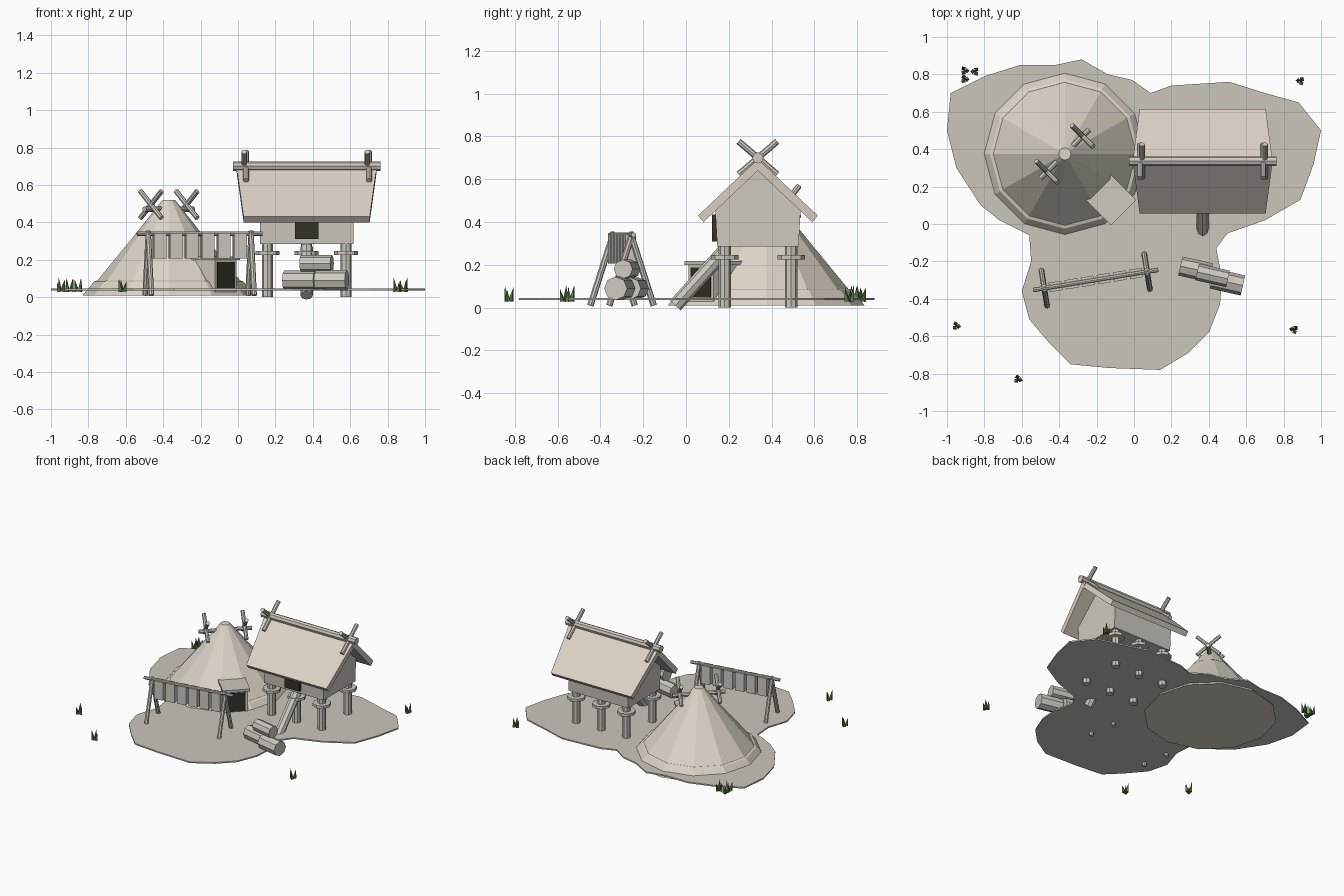
import bpy, bmesh, math
from mathutils import Vector, Matrix

if "Cube" in bpy.data.objects:
    bpy.data.objects.remove(bpy.data.objects["Cube"])


def material(name, r, g, b):
    mat = bpy.data.materials.new(name)
    mat.use_nodes = True
    mat.diffuse_color = (r, g, b, 1)
    mat.node_tree.nodes["Principled BSDF"].inputs["Base Color"].default_value = (r, g, b, 1)
    return mat


EARTH = material("pale earth", .60, .56, .50)
THATCH = material("thatch", .72, .66, .58)
ROOF = material("roof thatch", .72, .64, .57)
WOOD = material("weathered wood", .62, .58, .53)
DARK = material("dark opening", .035, .03, .022)
GRASS = material("grass green", .10, .19, .055)


def finish(name, bm, mat):
    bmesh.ops.recalc_face_normals(bm, faces=bm.faces)
    mesh = bpy.data.meshes.new(name)
    bm.to_mesh(mesh)
    bm.free()
    mesh.materials.append(mat)
    obj = bpy.data.objects.new(name, mesh)
    bpy.context.collection.objects.link(obj)
    return obj


def pole(name, start, end, r1, mat=WOOD, r2=None, sides=8):
    """Round bar or cone between two points."""
    start, end = Vector(start), Vector(end)
    axis = end - start
    turn = axis.to_track_quat('Z', 'Y').to_matrix().to_4x4()
    place = Matrix.Translation((start + end) / 2) @ turn
    bm = bmesh.new()
    bmesh.ops.create_cone(bm, cap_ends=True, segments=sides, radius1=r1,
                          radius2=r1 if r2 is None else r2, depth=axis.length, matrix=place)
    return finish(name, bm, mat)


def box(name, centre, size, mat=WOOD, turn=None):
    bm = bmesh.new()
    place = Matrix.Translation(centre) @ (turn or Matrix()) @ Matrix.Diagonal((*size, 1))
    bmesh.ops.create_cube(bm, size=1, matrix=place)
    return finish(name, bm, mat)


def prism(name, points, offset, mat):
    """Flat outline pushed along an offset."""
    bm = bmesh.new()
    face = bm.faces.new([bm.verts.new(p) for p in points])
    moved = bmesh.ops.extrude_face_region(bm, geom=[face], use_keep_orig=True)["geom"]
    verts = [v for v in moved if isinstance(v, bmesh.types.BMVert)]
    bmesh.ops.translate(bm, verts=verts, vec=offset)
    return finish(name, bm, mat)


def lathe(name, centre, profile, mat, sides=12):
    """Faceted round form from radius and height pairs."""
    bm = bmesh.new()
    rings = []
    for r, z in profile:
        rings.append([bm.verts.new((centre[0] + r * math.cos(i * math.tau / sides),
                                    centre[1] + r * math.sin(i * math.tau / sides), z))
                      for i in range(sides)])
    for low, high in zip(rings, rings[1:]):
        for i in range(sides):
            j = (i + 1) % sides
            bm.faces.new((low[i], low[j], high[j], high[i]))
    bm.faces.new(rings[0])
    bm.faces.new(rings[-1])
    return finish(name, bm, mat)


# Ground plate
outline = [(-.98, .7), (-.8, .79), (-.61, .85), (-.42, .85), (-.28, .88), (-.14, .8), (-.01, .77),
           (.09, .7), (.2, .74), (.51, .76), (.7, .7), (.88, .65), (1, .5), (.96, .32), (.89, .13),
           (.7, .02), (.5, -.05), (.44, -.13), (.47, -.29), (.46, -.43), (.4, -.58), (.29, -.69),
           (.14, -.78), (-.13, -.77), (-.34, -.75), (-.45, -.64), (-.56, -.51), (-.6, -.36),
           (-.55, -.2), (-.56, -.06), (-.72, .02), (-.82, .1), (-.95, .3), (-1, .5)]
prism("ground", [(x, y, .035) for x, y in outline], (0, 0, .01), EARTH)

# Round hut: earth bank, thatch cone, smoke cap
HUT = Vector((-.37, .375, 0))
lathe("hut_bank", HUT, [(.46, .01), (.4, .083), (.385, .088)], THATCH)
lathe("hut_roof", HUT, [(.385, .085), (.03, .518)], THATCH)
lathe("hut_cap", HUT, [(.147, .377), (.033, .52)], THATCH)

# Crossed poles on a bar through the hut top
along = Vector((1, 1, 0)).normalized()
out = Vector((1, -1, 0)).normalized()
up = Vector((0, 0, 1))
top = HUT + up * .47
pole("hut_ridge_pole", top - along * .185, top + along * .185, .015)
for side in (-1, 1):
    mid = HUT + along * side * .135 + up * .495
    for lean in (-1, 1):
        arm = out * lean * .08 + up * .072
        pole("hut_cross_pole", mid - arm, mid + arm, .014)

# Hut porch facing the yard
diagonal = Matrix.Rotation(-math.pi / 4, 4, 'Z')
box("porch_walls", HUT + out * .33 + up * .11, (.2, .165, .18), THATCH, diagonal)
box("porch_roof", HUT + out * .345 + up * .208, (.2, .19, .018), WOOD, diagonal)
box("porch_door", HUT + out * .43 + up * .118, (.008, .13, .14), DARK, diagonal)

# Raised store house: posts with guard discs
MID_X, MID_Y = .367, .336
for x in (-.21, 0, .21):
    for y in (-.155, .155):
        px, py = MID_X + x, MID_Y + y
        pole("house_post", (px, py, 0), (px, py, .29), .029)
        pole("post_guard", (px, py, .225), (px, py, .246), .064)

# House walls with gables, and door
walls = [(-.19, .285), (.19, .285), (.2, .47), (0, .66), (-.2, .47)]
prism("house_walls", [(MID_X - .25, MID_Y + y, z) for y, z in walls], (.5, 0, 0), WOOD)
box("house_door", (MID_X, MID_Y - .202, .372), (.125, .025, .125), DARK)

# Roof slopes, longer at the ridge than at the eaves
for side in (-1, 1):
    slope = [(-.374, 0, .695), (.374, 0, .695), (.337, .28, .43), (-.337, .28, .43)]
    prism("roof_slope", [(MID_X + x, MID_Y + side * y, z) for x, y, z in slope],
          (0, -side * .026, -.03), ROOF)
pole("ridge_beam", (MID_X - .395, MID_Y, .7), (MID_X + .395, MID_Y, .7), .026)
for side in (-1, 1):
    for lean in (-1, 1):
        x = MID_X + side * .329
        arm = Vector((0, lean * .09, .077))
        mid = Vector((x + lean * .005, MID_Y, .7))
        pole("roof_cross_pole", mid - arm, mid + arm, .015)

# Ladder log up to the door
pole("ladder_log", (MID_X, -.05, .01), (MID_X, .18, .265), .034)

# Drying rack
left, right = Vector((-.54, -.353, .34)), Vector((.13, -.245, .34))
run = (right - left).normalized()
across = Vector((-.16, 1, 0)).normalized()
pole("rack_beam", left, right, .012)
for t in (.09, .91):
    apex = left.lerp(right, t)
    for lean in (-1, 1):
        foot = apex + across * lean * .105
        foot.z = .01
        pole("rack_leg", foot, apex - across * lean * .006 + up * .012, .015)
rack_turn = Matrix.Rotation(math.atan2(run.y, run.x), 4, 'Z')
for i in range(6):
    spot = left.lerp(right, .18 + i * .128)
    box("hanging_slab", spot - up * .066, (.068, .05, .137), WOOD, rack_turn)

# Log pile
grain = Vector((.97, -.22, 0)) * .085
for spot, r in (((.33, -.243, .09), .052), ((.5, -.31, .09), .055), ((.42, -.275, .18), .045)):
    pole("log", Vector(spot) - grain, Vector(spot) + grain, r)

# Grass tufts around the edge
tufts = [(-.905, .82), (-.85, .815), (-.905, .775), (.89, .765), (-.95, -.545),
         (.855, -.565), (-.62, -.83)]
for n, (x, y) in enumerate(tufts):
    for i in range(3):
        angle = n + i * math.tau / 3
        lean = Vector((math.cos(angle), math.sin(angle), 0))
        base = Vector((x, y, .03)) + lean * .012
        pole("grass_blade", base, base + lean * .012 + up * (.055 + .01 * i), .014, GRASS, 0, 4)
